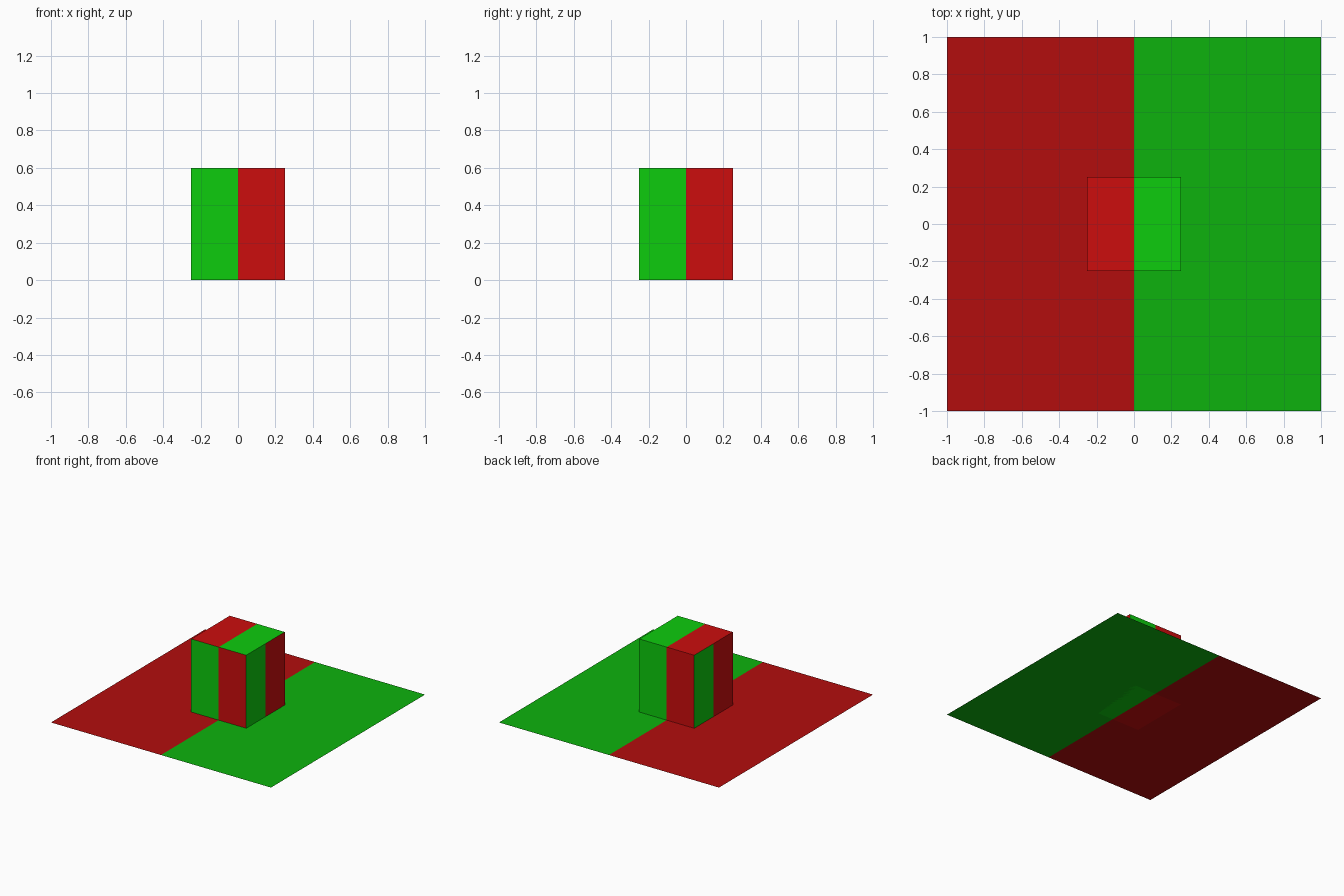
import bpy, bmesh
from mathutils import Matrix

if "Cube" in bpy.data.objects:
    bpy.data.objects.remove(bpy.data.objects["Cube"])


def material(name, rgb):
    mat = bpy.data.materials.new(name)
    mat.diffuse_color = (*rgb, 1.0)
    mat.use_nodes = True
    mat.node_tree.nodes["Principled BSDF"].inputs["Base Color"].default_value = mat.diffuse_color
    return mat


def finish(bm, name, mats):
    mesh = bpy.data.meshes.new(name)
    bm.to_mesh(mesh)
    bm.free()
    for m in mats:
        mesh.materials.append(m)
    bpy.context.collection.objects.link(bpy.data.objects.new(name, mesh))


def cut(bm, normal):
    bmesh.ops.bisect_plane(bm, geom=bm.verts[:] + bm.edges[:] + bm.faces[:],
                           plane_co=(0, 0, 0), plane_no=normal)
    bm.normal_update()


LO, MID, HI = 0.004, 0.448, 0.604
floor_mats = [material("floor red", (MID, LO, LO)), material("floor green", (LO, MID, LO))]
box_mats = [material("box red", (HI, LO, LO)), material("box green", (LO, HI, LO))]

# Floor sheet: red on the left half, green on the right half
bm = bmesh.new()
bmesh.ops.create_grid(bm, x_segments=1, y_segments=1, size=1.0)
cut(bm, (1, 0, 0))
for f in bm.faces:
    f.material_index = int(f.calc_center_median().x > 0)
finish(bm, "floor_sheet", floor_mats)

# Box: every side is green on its left half and red on its right half
bm = bmesh.new()
bmesh.ops.create_cube(bm, size=1.0, matrix=Matrix.Translation((0, 0, 0.3)) @ Matrix.Diagonal((0.5, 0.5, 0.6, 1)))
cut(bm, (1, 0, 0))
cut(bm, (0, 1, 0))
for f in bm.faces:
    c, n = f.calc_center_median(), f.normal
    if abs(n.z) > 0.5:
        green = c.x > 0
    else:
        green = n.cross(c).z < 0
    f.material_index = int(green)
finish(bm, "box", box_mats)
